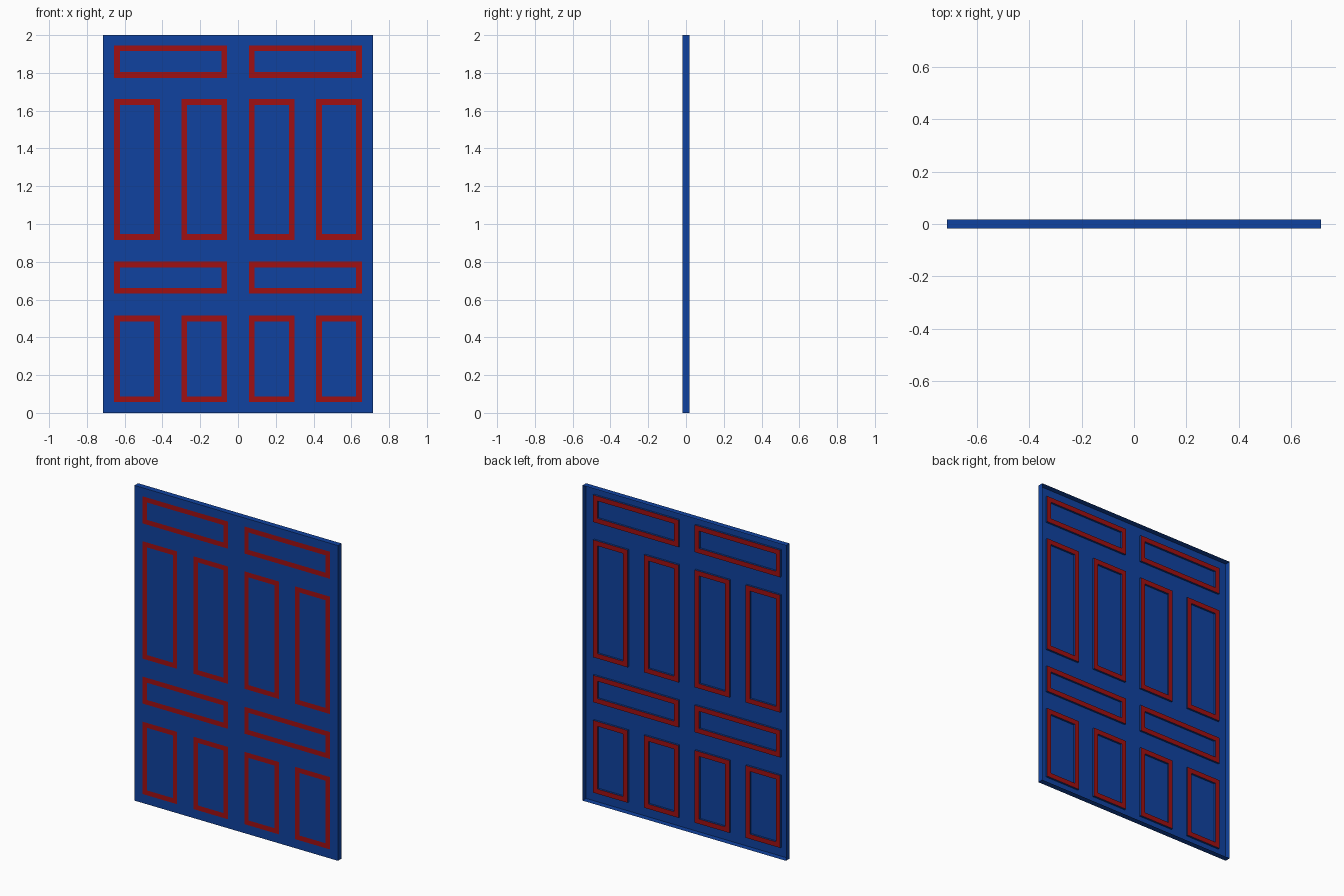
import bpy, bmesh

if "Cube" in bpy.data.objects:
    bpy.data.objects.remove(bpy.data.objects["Cube"])

HALF_W, HEIGHT = 0.714, 2.0
FRONT, BACK = -0.018, 0.018
BAND, GROOVE = 0.031, 0.012


def material(name, color):
    m = bpy.data.materials.new(name)
    m.diffuse_color = (*color, 1)
    m.use_nodes = True
    m.node_tree.nodes["Principled BSDF"].inputs["Base Color"].default_value = m.diffuse_color
    return m


# panel layout: narrow columns for tall rows, wide ones for short rows
narrow = [(0.057, 0.300), (0.414, 0.657)]
wide = [(0.057, 0.657)]
rows = [(0.057, 0.516, narrow), (0.631, 0.802, wide),
        (0.916, 1.661, narrow), (1.774, 1.946, wide)]
panels = []
for z0, z1, cols in rows:
    for a, b in cols:
        panels += [(a, b, z0, z1), (-b, -a, z0, z1)]


def cuts(lo, hi, spans):
    values = {lo, hi}
    for a, b in spans:
        values |= {round(v, 4) for v in (a, a + BAND, b - BAND, b)}
    return sorted(values)


def in_band(x, z):
    for a, b, c, d in panels:
        if a < x < b and c < z < d:
            return not (a + BAND < x < b - BAND and c + BAND < z < d - BAND)
    return False


# front sheet
xs = cuts(-HALF_W, HALF_W, [p[:2] for p in panels])
zs = cuts(0.0, HEIGHT, [p[2:] for p in panels])
bm = bmesh.new()
grid = [[bm.verts.new((x, FRONT, z)) for z in zs] for x in xs]
band_faces = []
for i in range(len(xs) - 1):
    for j in range(len(zs) - 1):
        f = bm.faces.new((grid[i][j], grid[i + 1][j],
                          grid[i + 1][j + 1], grid[i][j + 1]))
        if in_band((xs[i] + xs[i + 1]) / 2, (zs[j] + zs[j + 1]) / 2):
            f.material_index = 1
            band_faces.append(f)

# outer rim, open at the back
rim = [e for e in bm.edges if e.is_boundary]
res = bmesh.ops.extrude_edge_only(bm, edges=rim)
for v in res["geom"]:
    if isinstance(v, bmesh.types.BMVert):
        v.co.y = BACK

# coloured grooves around each panel
res = bmesh.ops.extrude_face_region(bm, geom=band_faces)
for v in res["geom"]:
    if isinstance(v, bmesh.types.BMVert):
        v.co.y = FRONT + GROOVE
bmesh.ops.recalc_face_normals(bm, faces=bm.faces[:])
bm.normal_update()
for f in bm.faces:
    if abs(f.normal.y) < 0.5:
        f.material_index = 0

mesh = bpy.data.meshes.new("door_panel")
bm.to_mesh(mesh)
bm.free()
mesh.materials.append(material("blue_paint", (0.005, 0.055, 0.35)))
mesh.materials.append(material("red_trim", (0.35, 0.005, 0.006)))
door = bpy.data.objects.new("door_panel", mesh)
bpy.context.collection.objects.link(door)
